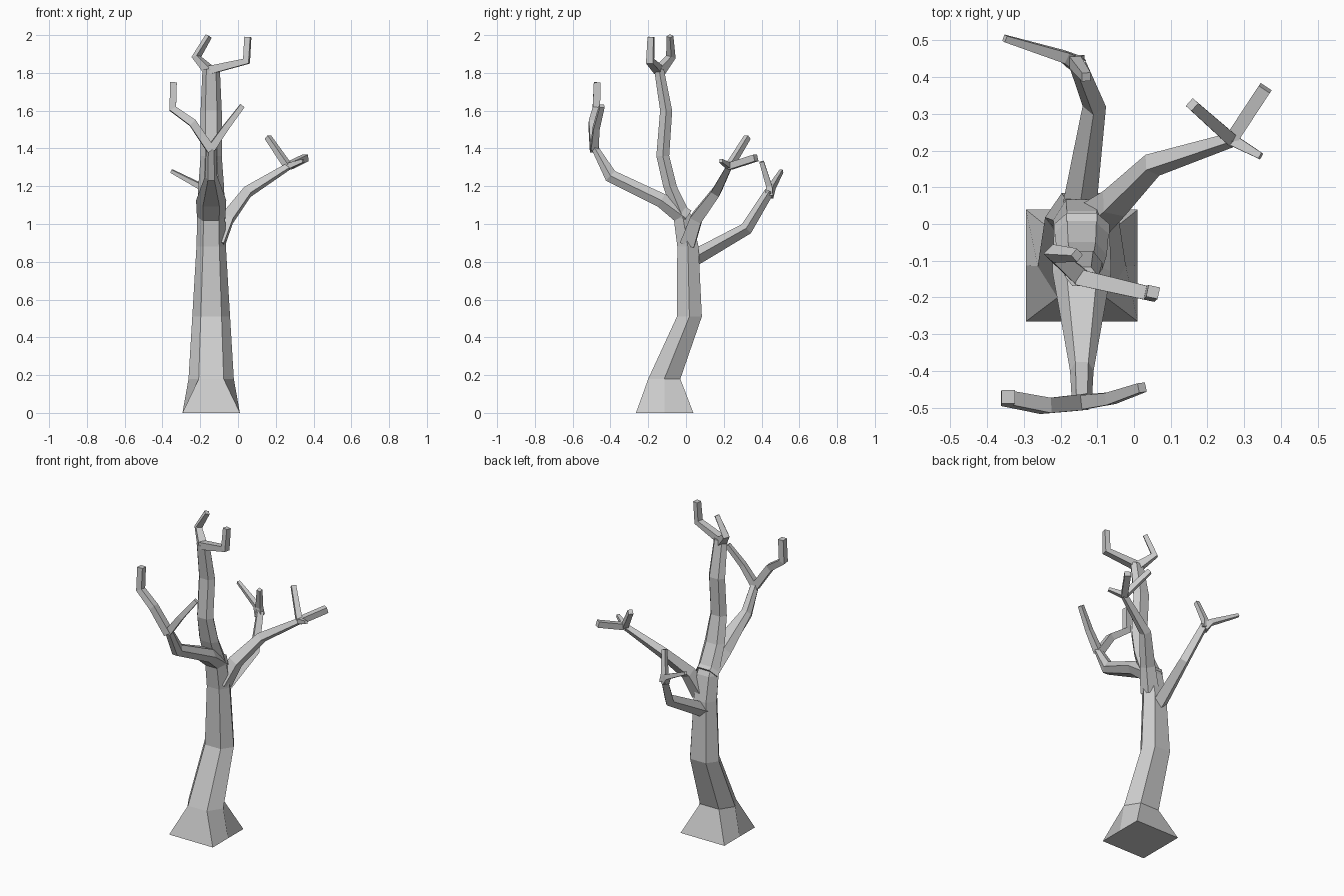
import bpy, bmesh
from mathutils import Vector

if "Cube" in bpy.data.objects:
    bpy.data.objects.remove(bpy.data.objects["Cube"])

# Cross-sections in unit half-width / half-height
HEX = [(-.55, -1), (.55, -1), (1, 0), (.55, 1), (-.55, 1), (-1, 0)]
BASE = [(-1, -1), (1, -1), (1, 0), (1, 1), (-1, 1), (-1, 0)]
SQUARE = [(-1, -1), (1, -1), (1, 1), (-1, 1)]
DIAMOND = [(0, -1), (1, 0), (0, 1), (-1, 0)]


def skin(name, rings):
    """Bridge a list of vertex rings and cap both ends."""
    bm = bmesh.new()
    loops = [[bm.verts.new(p) for p in ring] for ring in rings]
    n = len(loops[0])
    for a, b in zip(loops, loops[1:]):
        for i in range(n):
            j = (i + 1) % n
            bm.faces.new((a[i], a[j], b[j], b[i]))
    bm.faces.new(loops[0][::-1])
    bm.faces.new(loops[-1])
    bmesh.ops.recalc_face_normals(bm, faces=bm.faces)
    me = bpy.data.meshes.new(name)
    bm.to_mesh(me)
    bm.free()
    ob = bpy.data.objects.new(name, me)
    bpy.context.collection.objects.link(ob)
    return ob


def limb(name, profile, path):
    """Sweep a profile along (x, y, z, half width, half height) stations."""
    pts = [Vector(p[:3]) for p in path]
    dirs = [(b - a).normalized() for a, b in zip(pts, pts[1:])]
    side = dirs[0].cross(Vector((0, 0, 1))).normalized()
    rings = []
    for i, (p, s) in enumerate(zip(pts, path)):
        t = (dirs[max(i - 1, 0)] + dirs[min(i, len(dirs) - 1)]).normalized()
        side = (side - t * side.dot(t)).normalized()
        up = side.cross(t)
        rings.append([p + side * u * s[3] + up * v * s[4] for u, v in profile])
    return skin(name, rings)


def twig(name, pts, r0=.02, r1=.014):
    k = len(pts) - 1
    radii = [r0 + (r1 - r0) * i / k for i in range(k + 1)]
    limb(name, SQUARE, [(*p, r, r) for p, r in zip(pts, radii)])


# Trunk: height, centre y, half width, half depth
CX = -.142
sections = [(0, -.113, .152, .152), (.18, -.115, .12, .085), (.51, .018, .10, .066),
            (.88, .01, .078, .056), (1.03, -.015, .074, .05), (1.2, -.085, .068, .036),
            (1.36, -.123, .056, .034), (1.6, -.105, .056, .032), (1.82, -.143, .046, .026)]
skin("trunk", [[(CX + u * w, cy + v * d, z) for u, v in (BASE if z == 0 else HEX)]
               for z, cy, w, d in sections])

# Crown twigs
twig("crown_twig_right", [(-.15, -.145, 1.815), (.045, -.19, 1.862), (.052, -.185, 1.99)], .022, .016)
twig("crown_twig_left", [(-.15, -.14, 1.81), (-.22, -.08, 1.885), (-.155, -.085, 1.995)], .024, .013)

# Front limb and its fork
limb("front_limb", HEX, [(CX, 0, 1.03, .075, .05), (CX, -.13, 1.125, .08, .038),
                         (CX, -.40, 1.255, .032, .035), (CX, -.487, 1.41, .027, .018)])
twig("front_twig_left", [(CX, -.485, 1.39), (-.24, -.495, 1.535),
                         (-.345, -.475, 1.61), (-.342, -.47, 1.75)], .022, .018)
twig("front_twig_right", [(CX, -.485, 1.40), (-.065, -.475, 1.51), (.022, -.445, 1.625)], .02, .013)

# Right limb and its three twigs
limb("right_limb", DIAMOND, [(-.11, .01, .90, .055, .055), (-.055, .055, 1.03, .045, .045),
                             (.05, .16, 1.17, .034, .034), (.275, .232, 1.31, .02, .02)])
node = (.265, .23, 1.305)
twig("right_twig_up", [node, (.158, .325, 1.46)], .017, .014)
twig("right_twig_back", [node, (.357, .37, 1.35)], .018, .018)
twig("right_twig_front", [node, (.345, .185, 1.335)], .016, .009)

# Back limb and its two twigs
limb("back_limb", DIAMOND, [(-.15, .02, .81, .05, .045), (-.145, .07, .835, .045, .042),
                            (-.108, .32, .975, .032, .034), (-.155, .44, 1.17, .025, .025)])
twig("back_twig_left", [(-.155, .435, 1.15), (-.19, .455, 1.195), (-.352, .505, 1.28)], .022, .009)
twig("back_twig_up", [(-.155, .44, 1.15), (-.16, .44, 1.2), (-.13, .40, 1.33)], .02, .012)
